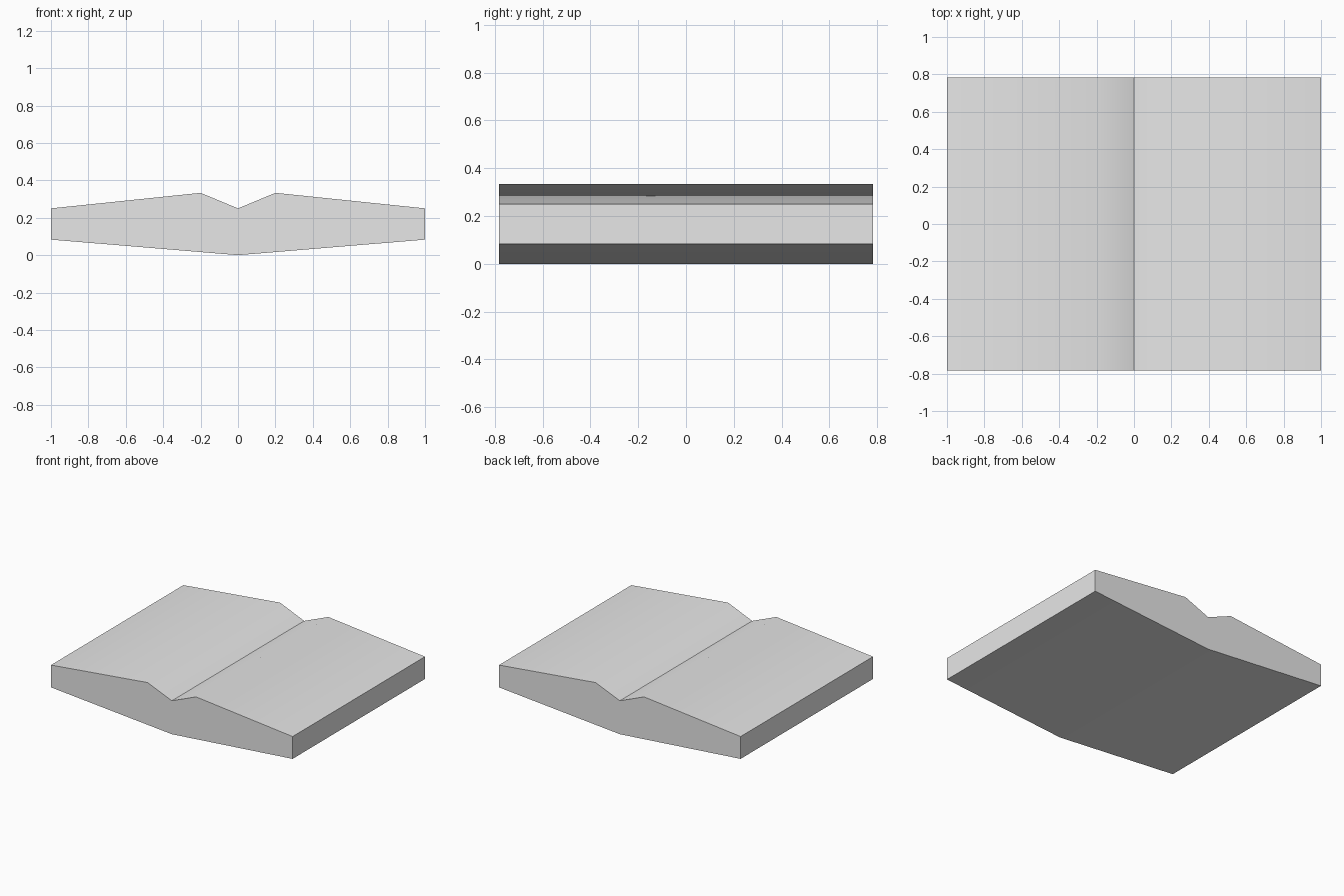
import bpy
import bmesh
import math

cube = bpy.data.objects.get("Cube")
if cube:
    bpy.data.objects.remove(cube, do_unlink=True)

DEPTH = 1.565

# Plain grey material
grey = bpy.data.materials.new("light grey")
grey.use_nodes = True
colour = (0.8, 0.8, 0.8, 1.0)
grey.diffuse_color = colour
grey.node_tree.nodes["Principled BSDF"].inputs["Base Color"].default_value = colour

# Right half of the cross-section, from the bottom spine to the top valley
spine, valley = (0, 0), (0, 0.25)
side = [(1, 0.083), (1, 0.25), (0.2, 0.333)]
outline = [spine, *side, valley, *((-x, z) for x, z in reversed(side))]

# Extrude the cross-section from front to back
bm = bmesh.new()
face = bm.faces.new([bm.verts.new((x, -DEPTH / 2, z)) for x, z in outline])
extruded = bmesh.ops.extrude_face_region(bm, geom=[face], use_keep_orig=True)
back = [v for v in extruded["geom"] if isinstance(v, bmesh.types.BMVert)]
bmesh.ops.translate(bm, verts=back, vec=(0, DEPTH, 0))
bmesh.ops.recalc_face_normals(bm, faces=bm.faces)
mesh = bpy.data.meshes.new("open_book")
bm.to_mesh(mesh)
bm.free()
mesh.materials.append(grey)

book = bpy.data.objects.new("open_book", mesh)
bpy.context.collection.objects.link(book)

# Soft page ridges, sharp valley and rim
bpy.ops.object.select_all(action="DESELECT")
book.select_set(True)
bpy.context.view_layer.objects.active = book
bpy.ops.object.shade_smooth_by_angle(angle=math.radians(30))
